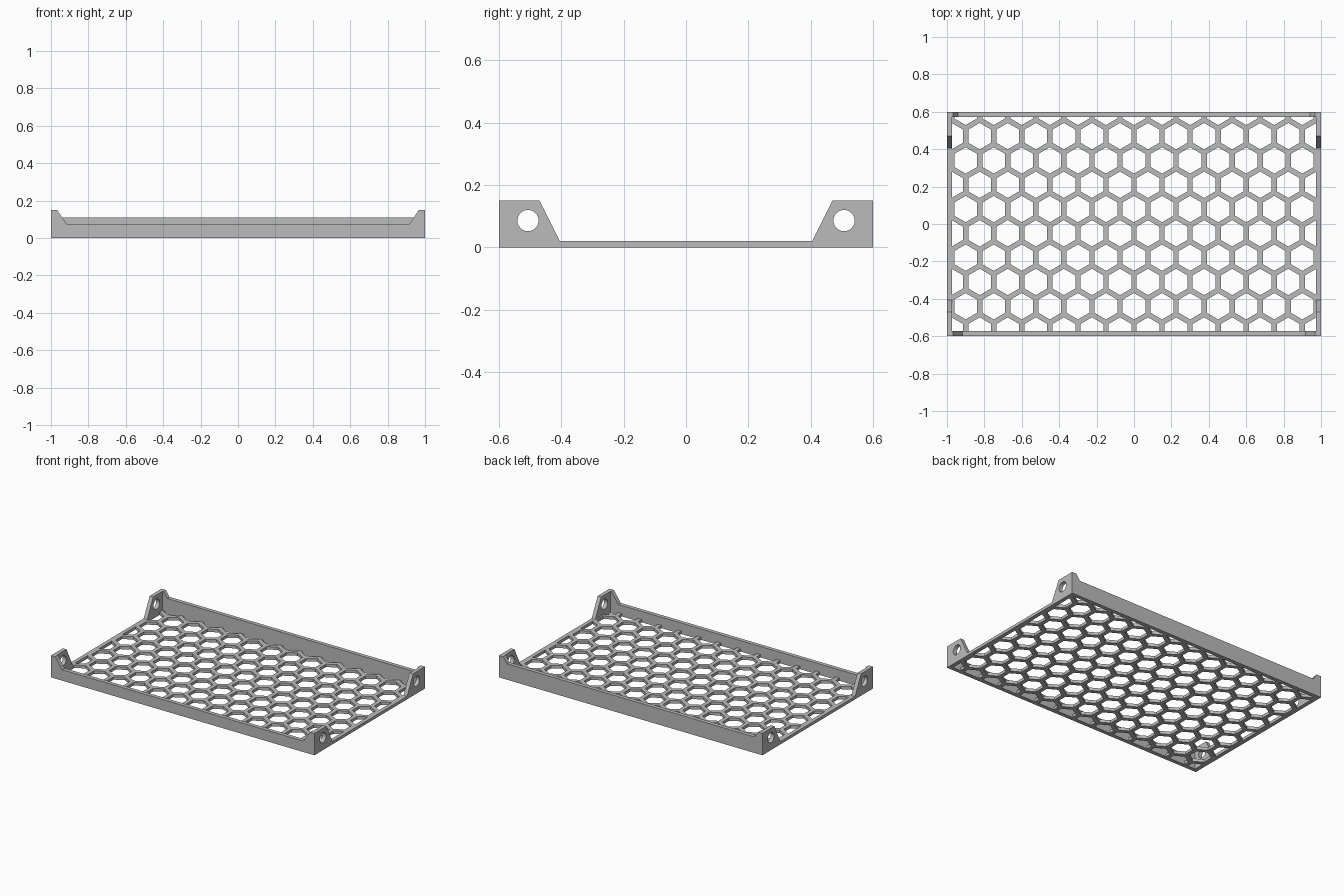
import bpy, bmesh, math
from mathutils import Matrix, Vector

cube = bpy.data.objects.get("Cube")
if cube:
    bpy.data.objects.remove(cube, do_unlink=True)

# Overall sizes
HALF_X, HALF_Y, WALL, FLOOR, TOP = 1.0, 0.6, 0.027, 0.02, 0.15
IN_X, IN_Y = HALF_X - WALL, HALF_Y - WALL
PITCH, STRUT = 0.15, 0.028

grey = bpy.data.materials.new("plain grey")
grey.use_nodes = True
colour = (0.5, 0.5, 0.5, 1)
grey.diffuse_color = colour
grey.node_tree.nodes["Principled BSDF"].inputs["Base Color"].default_value = colour


def finish(bm, name):
    bmesh.ops.recalc_face_normals(bm, faces=bm.faces)
    mesh = bpy.data.meshes.new(name)
    bm.to_mesh(mesh)
    bm.free()
    mesh.materials.append(grey)
    obj = bpy.data.objects.new(name, mesh)
    bpy.context.collection.objects.link(obj)
    return obj


def extrude_profile(name, points, depth):
    """Extrude a closed outline of 3D points along the depth vector."""
    bm = bmesh.new()
    face = bm.faces.new([bm.verts.new(p) for p in points])
    moved = bmesh.ops.extrude_face_region(bm, geom=[face])["geom"]
    verts = [g for g in moved if isinstance(g, bmesh.types.BMVert)]
    bmesh.ops.translate(bm, verts=verts, vec=Vector(depth))
    return finish(bm, name)


def prisms(name, centres, radius, sides, length, turn):
    """Many identical prisms in one cutter mesh."""
    bm = bmesh.new()
    for c in centres:
        bmesh.ops.create_cone(bm, cap_ends=True, segments=sides, radius1=radius,
                              radius2=radius, depth=length,
                              matrix=Matrix.Translation(c) @ turn)
    cutter = finish(bm, name)
    cutter.hide_render = True
    return cutter


def cut(obj, cutter):
    mod = obj.modifiers.new("holes", "BOOLEAN")
    mod.operation, mod.solver, mod.object = "DIFFERENCE", "EXACT", cutter
    bpy.context.view_layer.objects.active = obj
    bpy.ops.object.modifier_apply(modifier=mod.name)
    bpy.data.objects.remove(cutter, do_unlink=True)


# Honeycomb floor, hexagons run out under the rim
floor = extrude_profile("honeycomb_floor",
                        [(-IN_X, -IN_Y, 0), (IN_X, -IN_Y, 0), (IN_X, IN_Y, 0), (-IN_X, IN_Y, 0)],
                        (0, 0, FLOOR))
row_step = PITCH * math.sqrt(3) / 2
centres = []
for row in range(-5, 6):
    shift = PITCH / 2 if row % 2 else 0
    for col in range(-8, 8):
        centres.append(Vector((col * PITCH + shift, 0.08 + row * row_step, FLOOR / 2)))
hex_radius = (PITCH - STRUT) / math.sqrt(3)
# Point the hexagon corners along y
cut(floor, prisms("hexagon_cutter", centres, hex_radius, 6, 0.1, Matrix.Identity(4)))

# Side rails, each with two drilled end tabs
half = [(0.405, FLOOR), (0.47, TOP), (HALF_Y, TOP), (HALF_Y, 0)]
outline = half + [(-y, z) for y, z in reversed(half)]
for side, x in (("left", IN_X), ("right", -HALF_X)):
    rail = extrude_profile(side + "_rail_with_tabs", [(x, y, z) for y, z in outline], (WALL, 0, 0))
    holes = [Vector((x + WALL / 2, y, 0.086)) for y in (-0.507, 0.507)]
    cut(rail, prisms("screw_hole_cutter", holes, 0.034, 40, 0.1,
                     Matrix.Rotation(math.pi / 2, 4, "Y")))

# Low front wall and taller back wall, rising to the tabs at both ends
for name, y, height in (("front_wall", -HALF_Y, 0.075), ("back_wall", IN_Y, 0.11)):
    foot = 0.967 - (TOP - height) * 0.68
    end = [(foot, height), (0.967, TOP), (IN_X, TOP), (IN_X, 0)]
    wall = end + [(-px, pz) for px, pz in reversed(end)]
    extrude_profile(name, [(px, y, pz) for px, pz in wall], (0, WALL, 0))
